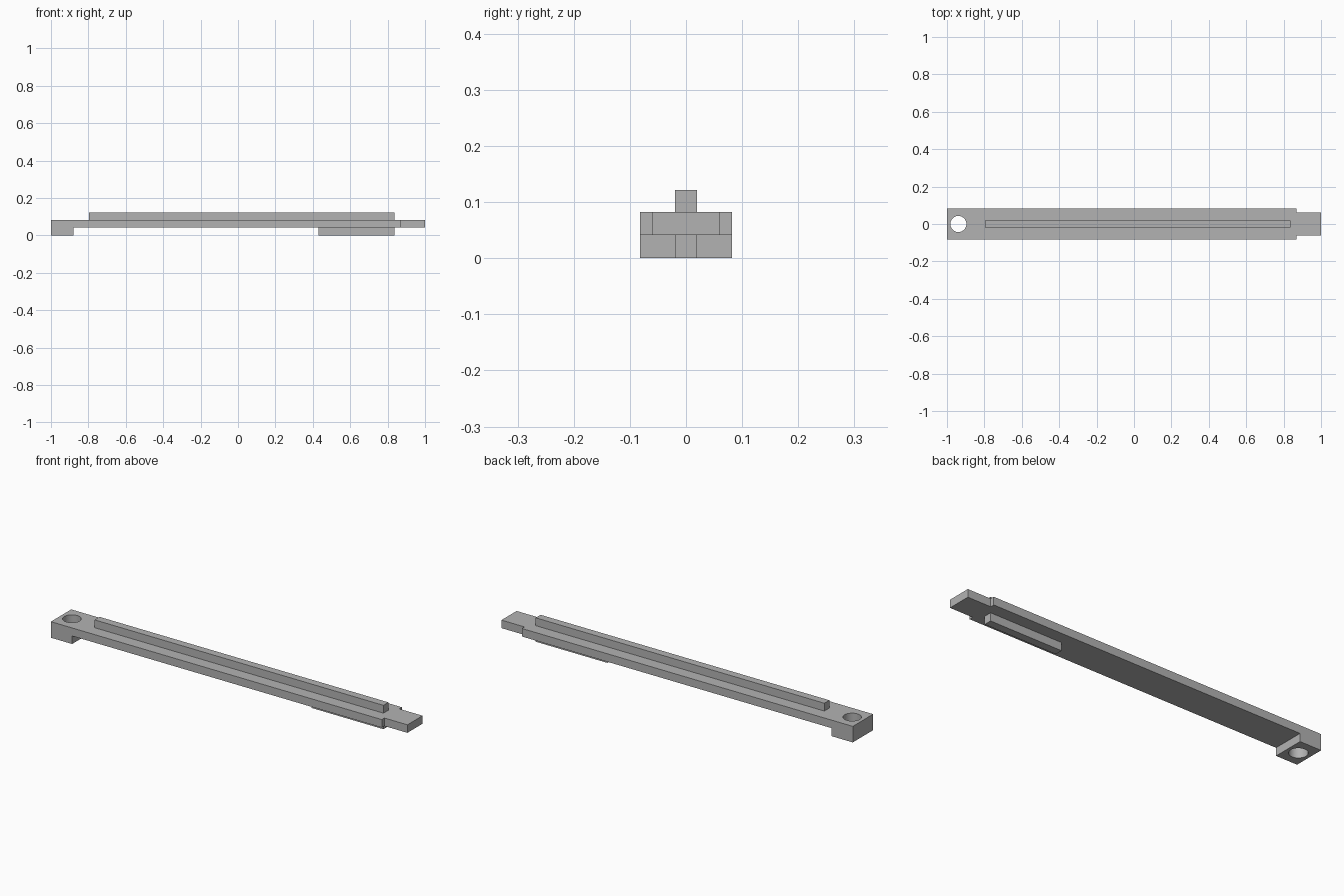
import bpy
import bmesh
from mathutils import Matrix, Vector

cube = bpy.data.objects.get("Cube")
if cube:
    bpy.data.objects.remove(cube, do_unlink=True)

# Shared levels and widths
MID, TOP, CREST = 0.041, 0.082, 0.122
HALF_WIDTH, HALF_TONGUE, HALF_RIB = 0.082, 0.061, 0.02
SHOULDER, RIB_END = 0.87, 0.836

grey = bpy.data.materials.new("plain grey")
grey.use_nodes = True
colour = (0.45, 0.45, 0.45, 1)
grey.diffuse_color = colour
grey.node_tree.nodes["Principled BSDF"].inputs["Base Color"].default_value = colour


def add_object(name, bm):
    bmesh.ops.recalc_face_normals(bm, faces=bm.faces)
    mesh = bpy.data.meshes.new(name)
    bm.to_mesh(mesh)
    bm.free()
    mesh.materials.append(grey)
    obj = bpy.data.objects.new(name, mesh)
    bpy.context.collection.objects.link(obj)
    return obj


def extrude_profile(name, profile, half_width):
    """Extrude a side profile of (x, z) points across y."""
    bm = bmesh.new()
    face = bm.faces.new([bm.verts.new((x, -half_width, z)) for x, z in profile])
    new = bmesh.ops.extrude_face_region(bm, geom=[face])["geom"]
    verts = [v for v in new if isinstance(v, bmesh.types.BMVert)]
    bmesh.ops.translate(bm, verts=verts, vec=Vector((0, 2 * half_width, 0)))
    return add_object(name, bm)


def box(name, x0, x1, half_width, z0, z1):
    return extrude_profile(name, [(x0, z0), (x1, z0), (x1, z1), (x0, z1)], half_width)


# Main bar with the foot block at its right end
bar = extrude_profile("bar_with_foot", [
    (-1, 0), (-0.88, 0), (-0.88, MID), (SHOULDER, MID), (SHOULDER, TOP), (-1, TOP),
], HALF_WIDTH)

# Round hole down through the foot
bm = bmesh.new()
bmesh.ops.create_cone(bm, cap_ends=True, segments=48, radius1=0.043, radius2=0.043,
                      depth=0.4, matrix=Matrix.Translation((-0.939, 0, MID)))
cutter = add_object("hole_cutter", bm)
cutter.hide_render = True
cut = bar.modifiers.new("hole", "BOOLEAN")
cut.operation = "DIFFERENCE"
cut.solver = "EXACT"
cut.object = cutter
bpy.ops.object.select_all(action="DESELECT")
bpy.context.view_layer.objects.active = bar
bar.select_set(True)
bpy.ops.object.modifier_apply(modifier=cut.name)
bpy.data.objects.remove(cutter, do_unlink=True)
bpy.ops.object.shade_smooth_by_angle()

# Narrow tongue, long upper rib and short lower rib
box("end_tongue", SHOULDER, 1, HALF_TONGUE, MID, TOP)
box("upper_rib", -0.796, RIB_END, HALF_RIB, TOP, CREST)
box("lower_rib", 0.43, RIB_END, HALF_RIB, 0, MID)
